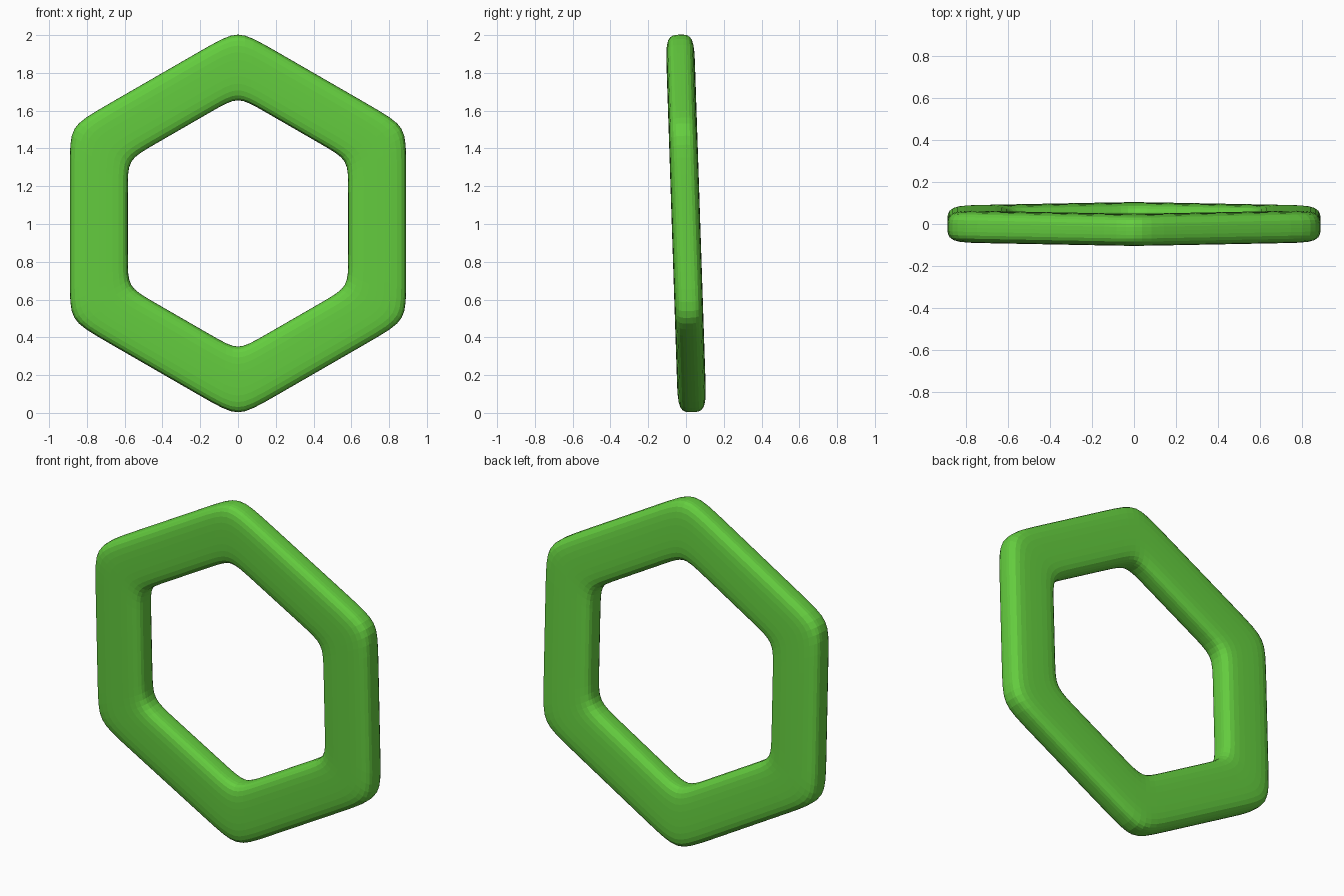
import bpy, bmesh
from math import sin, cos, pi, radians
from mathutils import Vector, Matrix

if "Cube" in bpy.data.objects:
    bpy.data.objects.remove(bpy.data.objects["Cube"])

APOTHEM, HALF_W, HALF_T = 0.737, 0.1535, 0.0755

# Cage cross-section: radial and depth direction of each point
section = [(1, 0), (1, 1), (0, 1), (-1, 1), (-1, 0), (-1, -1), (0, -1), (1, -1)]


def hex_loop(apothem, depth, hold):
    """Hexagon corners, each held by a point on either side."""
    corners = [Vector((sin(i * pi / 3), 0, cos(i * pi / 3))) * apothem / cos(pi / 6)
               for i in range(6)]
    points = []
    for i, c in enumerate(corners):
        before = (corners[i - 1] - c).normalized() * hold
        after = (corners[(i + 1) % 6] - c).normalized() * hold
        points += [c + before, c, c + after]
    return [p + Vector((0, depth, 0)) for p in points]


# Hexagonal ring cage
bm = bmesh.new()
loops = [[bm.verts.new(p) for p in hex_loop(APOTHEM + u * HALF_W, v * HALF_T, 0.15 + 0.02 * u)]
         for u, v in section]
for k, loop in enumerate(loops):
    nxt = loops[(k + 1) % len(loops)]
    for i in range(18):
        j = (i + 1) % 18
        bm.faces.new((loop[i], loop[j], nxt[j], nxt[i]))
bmesh.ops.recalc_face_normals(bm, faces=bm.faces)

# Slight lean towards the front, standing on the ground
bm.transform(Matrix.Translation((0, 0, 1.003)) @ Matrix.Rotation(radians(1.9), 4, 'X'))
mesh = bpy.data.meshes.new("hexagon_ring")
bm.to_mesh(mesh)
bm.free()
ring = bpy.data.objects.new("hexagon_ring", mesh)
bpy.context.collection.objects.link(ring)

# Soft rounded edges
sub = ring.modifiers.new("soften", 'SUBSURF')
sub.levels = sub.render_levels = 2

# Green finish
green = bpy.data.materials.new("green")
green.diffuse_color = (0.13, 0.62, 0.05, 1)
green.use_nodes = True
green.node_tree.nodes["Principled BSDF"].inputs["Base Color"].default_value = green.diffuse_color
mesh.materials.append(green)
